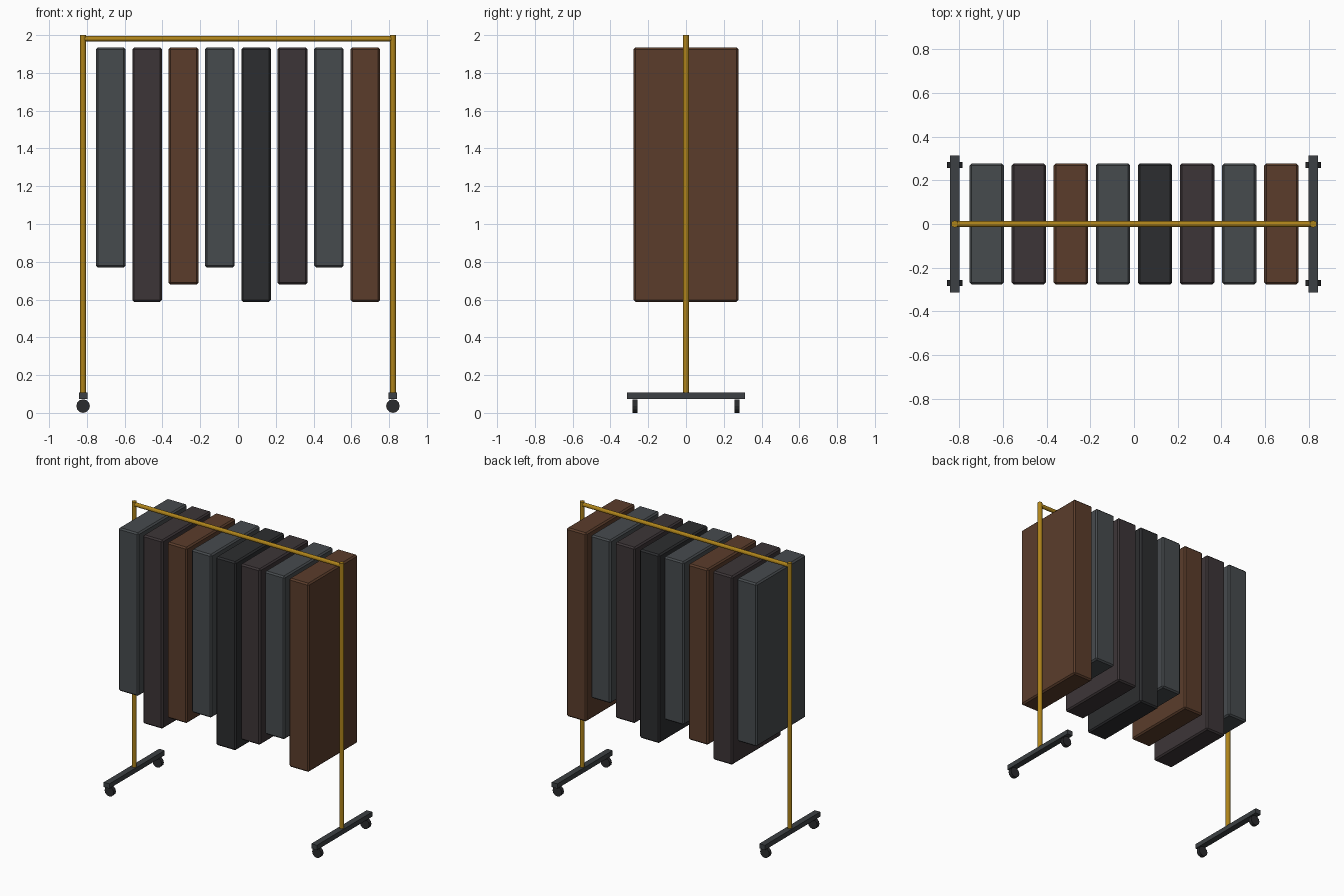
import bpy
from math import pi

if "Cube" in bpy.data.objects:
    bpy.data.objects.remove(bpy.data.objects["Cube"])


def paint(name, rgb):
    # display colour 0-255 to linear
    m = bpy.data.materials.new(name)
    m.diffuse_color = [(c / 255) ** 2.2 for c in rgb] + [1]
    m.use_nodes = True
    m.node_tree.nodes["Principled BSDF"].inputs["Base Color"].default_value = m.diffuse_color
    return m


brass = paint("brass", (172, 130, 32))
iron = paint("dark_iron", (62, 66, 69))
rubber = paint("rubber", (46, 47, 49))
cloth = {
    "grey": paint("grey_cloth", (72, 76, 79)),
    "plum": paint("plum_cloth", (63, 56, 58)),
    "brown": paint("brown_cloth", (91, 63, 47)),
    "black": paint("black_cloth", (48, 49, 51)),
}


def box(name, loc, size, mat, bevel=0):
    bpy.ops.mesh.primitive_cube_add(size=1, location=loc)
    o = bpy.context.object
    o.name = name
    o.scale = size
    bpy.ops.object.transform_apply(location=False, rotation=False, scale=True)
    o.data.materials.append(mat)
    if bevel:
        b = o.modifiers.new("bevel", "BEVEL")
        b.width = bevel
        b.segments = 1
    return o


def rod(name, loc, radius, length, rot, mat, sides=12):
    bpy.ops.mesh.primitive_cylinder_add(vertices=sides, radius=radius, depth=length,
                                        location=loc, rotation=rot)
    o = bpy.context.object
    o.name = name
    o.data.materials.append(mat)
    return o


# Frame: posts, feet and wheels on each side
for side, s in (("left", -1), ("right", 1)):
    x = 0.82 * s
    rod(f"{side}_post", (x, 0, 1.045), 0.016, 1.91, (0, 0, 0), brass)
    box(f"{side}_foot", (x, 0, 0.09), (0.044, 0.626, 0.034), iron)
    for end, e in (("front", -1), ("back", 1)):
        rod(f"{side}_{end}_wheel", (x, 0.27 * e, 0.036), 0.036, 0.026,
            (pi / 2, 0, 0), rubber)

# Hanging rail
rod("hanging_rail", (0, 0, 1.98), 0.014, 1.64, (0, pi / 2, 0), brass)

# Row of garments: colour and hem height
garments = [("grey", 0.77), ("plum", 0.588), ("brown", 0.679), ("grey", 0.77),
            ("black", 0.588), ("plum", 0.679), ("grey", 0.77), ("brown", 0.588)]
top = 1.935
for i, (colour, hem) in enumerate(garments):
    x = (i - 3.5) * 0.1925
    box(f"garment_{i + 1}", (x, 0, (top + hem) / 2), (0.157, 0.555, top - hem),
        cloth[colour], 0.01)
